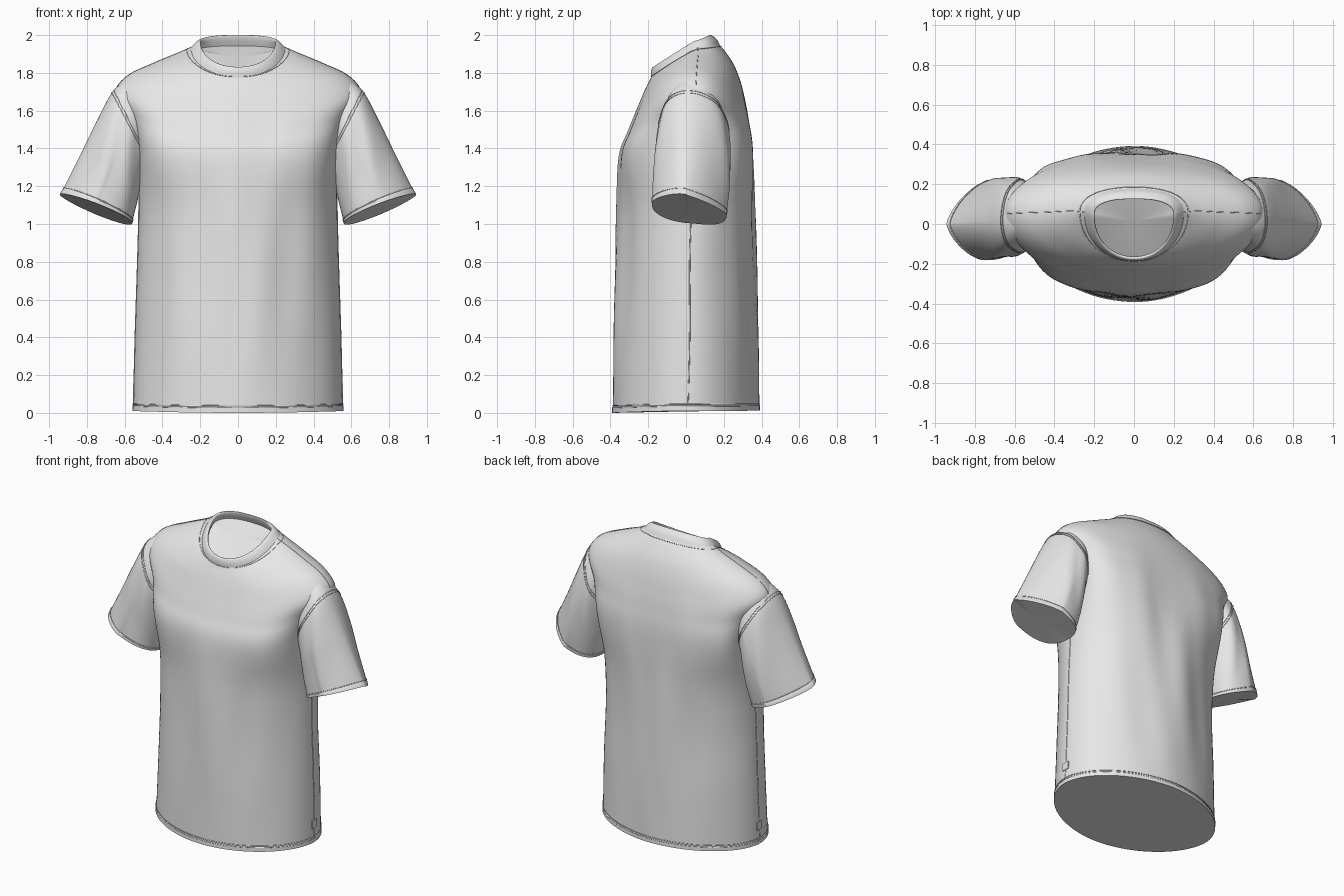
import bpy, bmesh, math
from mathutils import Vector

cube = bpy.data.objects.get("Cube")
if cube:
    bpy.data.objects.remove(cube, do_unlink=True)

cloth = bpy.data.materials.new("light_grey_cotton")
cloth.use_nodes = True
cloth.diffuse_color = (0.8, 0.8, 0.8, 1)
cloth.node_tree.nodes["Principled BSDF"].inputs["Base Color"].default_value = (0.8, 0.8, 0.8, 1)
SIDES = 96


def spline(specs, t):
    """Smoothly interpolate a list of equal-length tuples at position t."""
    last = len(specs) - 1
    i = min(int(t), last - 1)
    f = t - i
    p0, p1, p2, p3 = (specs[min(max(j, 0), last)] for j in range(i - 1, i + 3))
    return [b + 0.5 * f * (c - a + f * (2 * a - 5 * b + 4 * c - d + f * (3 * (b - c) + d - a)))
            for a, b, c, d in zip(p0, p1, p2, p3)]


def finish(obj):
    bpy.context.collection.objects.link(obj)
    obj.data.materials.append(cloth)
    return obj


def loft(name, rings, cap_row=None):
    """Skin a stack of closed rings into one smooth surface, closing one end if asked."""
    bm = bmesh.new()
    rows = [[bm.verts.new(p) for p in ring] for ring in rings]
    for low, high in zip(rows, rows[1:]):
        for i in range(SIDES):
            j = (i + 1) % SIDES
            bm.faces.new((low[i], low[j], high[j], high[i]))
    if cap_row is not None:
        centre = bm.verts.new(sum((v.co for v in rows[cap_row]), Vector()) / SIDES)
        for i in range(SIDES):
            bm.faces.new((rows[cap_row][i], rows[cap_row][i - 1], centre))
    bmesh.ops.recalc_face_normals(bm, faces=bm.faces)
    mesh = bpy.data.meshes.new(name)
    bm.to_mesh(mesh)
    bm.free()
    obj = finish(bpy.data.objects.new(name, mesh))
    bpy.ops.object.select_all(action='DESELECT')
    obj.select_set(True)
    bpy.context.view_layer.objects.active = obj
    bpy.ops.object.shade_smooth_by_angle(angle=math.radians(50))


def stitch(name, points, closed=True, radius=0.002):
    """A fine raised thread line along a path."""
    curve = bpy.data.curves.new(name, 'CURVE')
    curve.dimensions = '3D'
    curve.bevel_depth = radius
    curve.bevel_resolution = 1
    line = curve.splines.new('POLY')
    line.points.add(len(points) - 1)
    for point, p in zip(line.points, points):
        point.co = (*p, 1)
    line.use_cyclic_u = closed
    finish(bpy.data.objects.new(name, curve))


def power(v, n):
    return math.copysign(abs(v) ** (2 / n), v)


def body_ring(spec, grow=0.0):
    z_side, z_front, z_back, half, front, back, mid, n_front, n_back, ease = spec
    ring = []
    for i in range(SIDES):
        a = math.tau * i / SIDES
        c, s = math.cos(a), math.sin(a)
        end, z_end, n = (back, z_back, n_back) if s > 0 else (front, z_front, n_front)
        x = (half + grow) * power(c, n)
        y = mid + (abs(end - mid) + grow) * power(s, n)
        z = z_side + (z_end - z_side) * abs(s) ** ease
        # soft hanging folds, fading toward the hem and shoulders
        fade = math.sin(math.pi * min(max(z / 1.75, 0), 1)) * abs(s)
        y += math.copysign(fade, s) * (0.007 * math.sin(15 * x + 2.2 * z + s)
                                       + 0.004 * math.sin(27 * x - 3 * z))
        ring.append(Vector((x, y, z)))
    return ring


# Torso: side z, front z, back z, half width, front y, back y, side y,
# front squareness, back squareness, slope ease
torso = [
    (0.01, 0.0, 0.012, 0.554, -0.388, 0.388, 0.01, 1.9, 1.9, 2),
    (0.4, 0.4, 0.4, 0.545, -0.383, 0.382, 0.02, 1.87, 1.87, 2),
    (0.8, 0.8, 0.8, 0.532, -0.372, 0.37, 0.02, 1.87, 1.9, 2),
    (1.12, 1.1, 1.12, 0.525, -0.362, 0.36, 0.03, 2.1, 2.3, 2),
    (1.4, 1.36, 1.4, 0.532, -0.35, 0.352, 0.04, 2.9, 3.5, 2),
    (1.56, 1.49, 1.54, 0.575, -0.305, 0.335, 0.045, 2.6, 2.9, 2),
    (1.69, 1.6, 1.65, 0.65, -0.262, 0.315, 0.05, 2.1, 2.2, 2),
    (1.785, 1.68, 1.75, 0.585, -0.23, 0.29, 0.055, 2.0, 2.0, 2),
    (1.855, 1.73, 1.84, 0.44, -0.208, 0.255, 0.06, 2.0, 2.0, 1.8),
    (1.905, 1.765, 1.91, 0.32, -0.19, 0.21, 0.065, 2.1, 2.1, 1.4),
    (1.935, 1.785, 1.955, 0.25, -0.182, 0.172, 0.06, 2.1, 2.3, 1.0),
]
STEPS = 6
count = (len(torso) - 1) * STEPS
torso_rings = [body_ring(spline(torso, k / STEPS)) for k in range(count + 1)]
loft("torso", torso_rings, cap_row=0)

# Ribbed collar band on a tilted plane, rolled over at the top, closed inside
collar = [
    (1.925, 1.775, 1.95, 0.256, -0.186, 0.178, 0.06, 2.1, 2.3, 1.0),
    (1.945, 1.805, 1.978, 0.238, -0.186, 0.162, 0.055, 2.1, 2.4, 1.0),
    (1.966, 1.828, 1.996, 0.215, -0.179, 0.14, 0.05, 2.1, 2.5, 1.0),
    (1.968, 1.83, 2.0, 0.2, -0.168, 0.126, 0.045, 2.1, 2.5, 1.0),
    (1.95, 1.81, 1.978, 0.2, -0.163, 0.13, 0.045, 2.1, 2.5, 1.0),
    (1.92, 1.78, 1.943, 0.213, -0.164, 0.146, 0.05, 2.1, 2.4, 1.0),
]
collar_rings = [body_ring(spline(collar, k / 4)) for k in range(4 * len(collar) - 3)]
loft("collar", collar_rings, cap_row=-1)
stitch("collar_stitch", body_ring(spline(torso, 9.6), 0.002))

# Folded hem with two stitch rows
hem_levels = ((0, 0.0), (0, 0.004), (0.12, 0.004), (0.13, 0.0))
loft("hem_band", [body_ring(spline(torso, t), g) for t, g in hem_levels])
for t in (0.11, 0.15):
    stitch("hem_stitch", body_ring(spline(torso, t), 0.003))

# Sleeve: outer x, outer z, inner x, inner z, front y, back y, outer and inner squareness
sleeve = [
    (0.575, 1.775, 0.44, 1.42, -0.09, 0.17, 2.1, 2.1),
    (0.664, 1.7, 0.48, 1.34, -0.14, 0.22, 2.0, 2.1),
    (0.75, 1.54, 0.51, 1.22, -0.165, 0.238, 1.8, 2.2),
    (0.845, 1.345, 0.535, 1.11, -0.172, 0.232, 1.6, 2.4),
    (0.94, 1.155, 0.562, 1.005, -0.178, 0.212, 1.45, 2.6),
]


def sleeve_ring(t, side, grow=0.0):
    ox, oz, ix, iz, front, back, n_outer, n_inner = spline(sleeve, t)
    outer, inner = Vector((ox, 0, oz)), Vector((ix, 0, iz))
    mid = (outer + inner) / 2
    reach = (outer - inner) / 2
    reach *= 1 + grow / reach.length
    ring = []
    for i in range(SIDES):
        a = math.tau * i / SIDES
        c, s = math.cos(a), math.sin(a)
        n = n_outer if c > 0 else n_inner
        p = mid + reach * power(c, n)
        depth = (back - 0.02 if s > 0 else 0.02 - front) + grow
        p.y = 0.02 * (1 - max(c, 0) * t / 4) + depth * power(s, n)
        p.z -= 0.03 * s * t / 4
        # shallow creases running down the sleeve
        p.y += 0.005 * s * math.sin(7 * c + 2 * t) * math.sin(math.pi * t / 4)
        p.x *= side
        ring.append(p)
    return ring


for side, label in ((1, "left"), (-1, "right")):
    loft(label + "_sleeve", [sleeve_ring(k / 6, side) for k in range(25)], cap_row=-1)
    loft(label + "_sleeve_hem", [sleeve_ring(t, side, g) for t, g in
                                 ((4, 0.0), (4, 0.003), (3.8, 0.003), (3.78, 0.0))])
    stitch(label + "_cuff_stitch", sleeve_ring(3.76, side, 0.002))
    for t in (0.95, 1.06):
        stitch(label + "_armhole_stitch", sleeve_ring(t, side, 0.002))

    # Side seam and shoulder seam follow the edge of the torso
    edge = 0 if side == 1 else SIDES // 2
    stitch(label + "_side_seam", [r[edge] for r in torso_rings[:27]], closed=False, radius=0.003)
    stitch(label + "_shoulder_seam", [r[edge] for r in torso_rings[37:]], closed=False)

    # Small woven patch low on the side seam
    bm = bmesh.new()
    bmesh.ops.create_cube(bm, size=1)
    bmesh.ops.scale(bm, vec=(0.009, 0.05, 0.05), verts=bm.verts)
    bmesh.ops.translate(bm, vec=(side * 0.552, 0.015, 0.13), verts=bm.verts)
    mesh = bpy.data.meshes.new(label + "_side_patch")
    bm.to_mesh(mesh)
    bm.free()
    finish(bpy.data.objects.new(label + "_side_patch", mesh))
